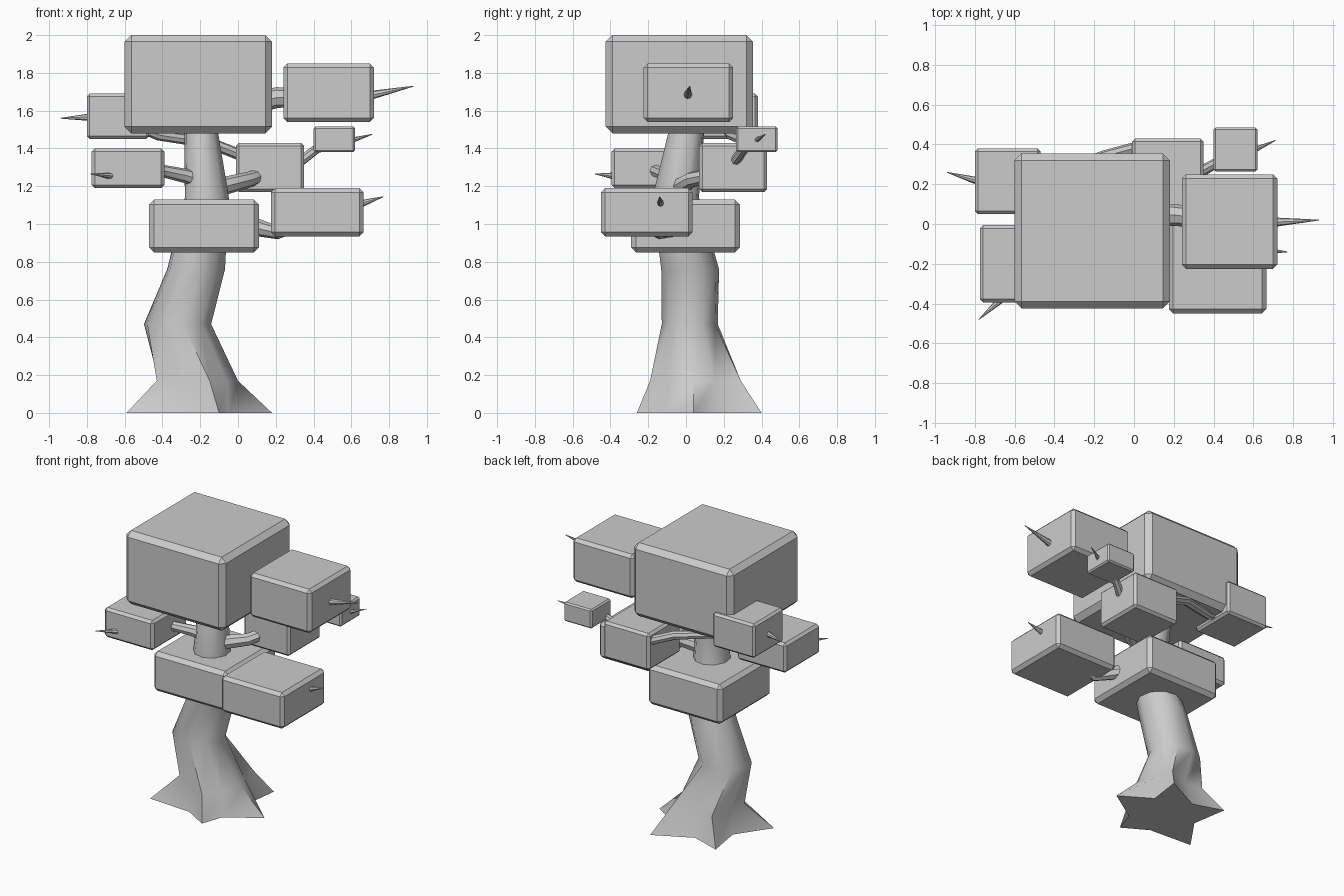
import bpy, bmesh, math

if "Cube" in bpy.data.objects:
    bpy.data.objects.remove(bpy.data.objects["Cube"])


def shade(obj, angle=40):
    bpy.ops.object.select_all(action='DESELECT')
    obj.select_set(True)
    bpy.context.view_layer.objects.active = obj
    bpy.ops.object.shade_smooth_by_angle(angle=math.radians(angle))


def foliage(name, x0, x1, y0, y1, z0, z1):
    """Leaf block with a single-segment chamfer."""
    bpy.ops.mesh.primitive_cube_add(size=1, location=((x0 + x1) / 2, (y0 + y1) / 2, (z0 + z1) / 2))
    obj = bpy.context.object
    obj.name = name
    obj.scale = (x1 - x0, y1 - y0, z1 - z0)
    bpy.ops.object.transform_apply(location=False, rotation=False, scale=True)
    bev = obj.modifiers.new("chamfer", 'BEVEL')
    bev.width = 0.045 * (x1 - x0)
    bev.segments = 1


def branch(name, pts):
    """Tapered limb through (x, y, z, radius) points."""
    cu = bpy.data.curves.new(name, 'CURVE')
    cu.dimensions = '3D'
    cu.bevel_depth = 1.0
    cu.bevel_resolution = 2
    cu.use_fill_caps = True
    sp = cu.splines.new('POLY')
    sp.points.add(len(pts) - 1)
    for p, (x, y, z, r) in zip(sp.points, pts):
        p.co = (x, y, z, 1)
        p.radius = r
    obj = bpy.data.objects.new(name, cu)
    bpy.context.collection.objects.link(obj)
    bpy.ops.object.select_all(action='DESELECT')
    obj.select_set(True)
    bpy.context.view_layer.objects.active = obj
    bpy.ops.object.convert(target='MESH')
    shade(bpy.context.object)


# trunk: five-pointed root flare lofted into a bent, tapering stem
roots = [(-.59, -.14), (-.27, -.16), (-.10, -.26), (-.05, -.11), (.18, .04),
         (-.03, .17), (0, .40), (-.26, .27), (-.47, .34), (-.43, .09)]
flare = [(-.43, -.04), (-.29, -.14), (-.15, -.19), (-.06, -.09), (0, .04),
         (-.05, .15), (-.08, .29), (-.24, .22), (-.37, .24), (-.42, .10)]
rings = [[(x, y, 0) for x, y in roots], [(x, y, .17) for x, y in flare]]
for cx, cy, z, rx, ry in [(-.32, .02, .47, .18, .15), (-.222, .022, .76, .155, .155),
                          (-.165, -.055, 1.14, .118, .125), (-.2, .012, 1.55, .085, .09)]:
    ring = []
    for i in range(10):
        a = math.radians(207 + 36 * i)
        ring.append((cx + rx * math.cos(a), cy + ry * math.sin(a), z))
    rings.append(ring)
bm = bmesh.new()
loops = [[bm.verts.new(p) for p in r] for r in rings]
for lo, hi in zip(loops, loops[1:]):
    for i in range(10):
        j = (i + 1) % 10
        bm.faces.new((lo[i], lo[j], hi[j], hi[i]))
bm.faces.new(loops[0][::-1])
bm.faces.new(loops[-1])
me = bpy.data.meshes.new("trunk")
bm.to_mesh(me)
bm.free()
trunk = bpy.data.objects.new("trunk", me)
bpy.context.collection.objects.link(trunk)
shade(trunk, 45)

# leaf blocks
foliage("crown_foliage", -.60, .18, -.425, .355, 1.48, 2.0)
foliage("upper_right_foliage", .24, .72, -.225, .25, 1.54, 1.85)
foliage("upper_left_foliage", -.80, -.47, .05, .38, 1.45, 1.69)
foliage("mid_left_foliage", -.775, -.39, -.395, -.005, 1.19, 1.40)
foliage("mid_back_foliage", -.01, .35, .07, .43, 1.17, 1.43)
foliage("small_right_foliage", .40, .62, .265, .485, 1.38, 1.515)
foliage("low_centre_foliage", -.47, .11, -.29, .285, .85, 1.13)
foliage("low_right_foliage", .175, .665, -.45, .035, .935, 1.19)

# branches, each ending in a bare twig beyond its leaf block
branch("upper_right_branch", [(-.1, .05, 1.6, .065), (.21, .045, 1.67, .055),
                              (.5, .01, 1.66, .04), (.72, .01, 1.685, .022), (.93, .02, 1.73, .002)])
branch("upper_left_branch", [(0, .38, 1.37, .03), (-.15, .34, 1.43, .03), (-.42, .24, 1.47, .028),
                             (-.6, .19, 1.54, .025), (-.8, .22, 1.565, .018), (-.94, .26, 1.56, .002)])
branch("mid_left_branch", [(-.2, -.07, 1.23, .045), (-.28, -.1, 1.255, .038), (-.42, -.17, 1.285, .032),
                           (-.6, -.3, 1.25, .025), (-.68, -.39, 1.255, .017), (-.78, -.48, 1.265, .002)])
branch("mid_right_branch", [(-.12, -.04, 1.19, .05), (.06, .03, 1.235, .042), (.15, .2, 1.27, .036),
                            (.34, .265, 1.34, .028), (.42, .31, 1.40, .025),
                            (.61, .375, 1.445, .014), (.71, .42, 1.475, .002)])
branch("low_right_branch", [(0, 0, 1.0, .05), (.11, -.06, .98, .046), (.21, -.14, .955, .036),
                            (.45, -.15, 1.05, .03), (.66, -.135, 1.11, .018), (.77, -.14, 1.145, .002)])
